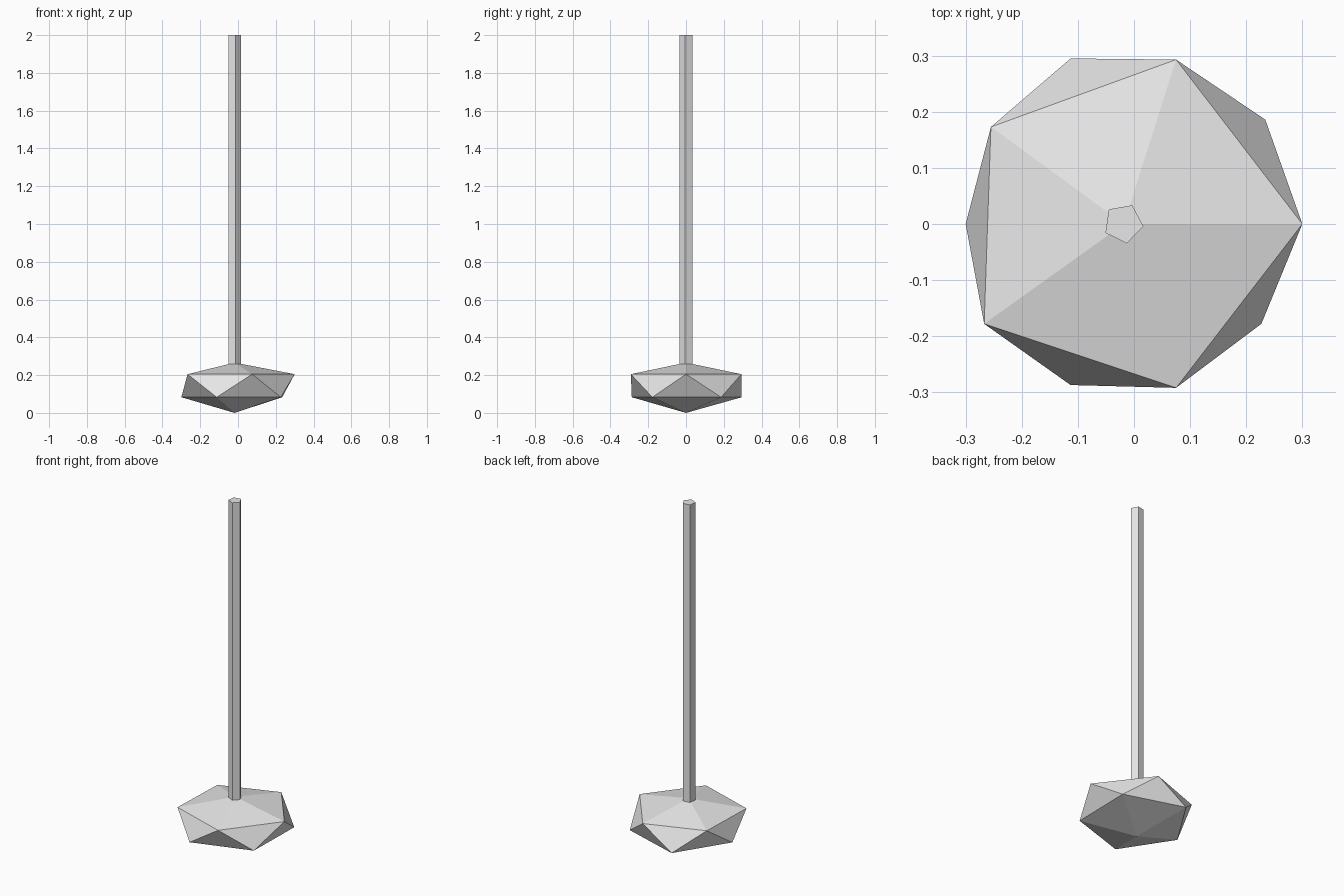
import bpy
import bmesh
from math import cos, sin, radians, tau

if "Cube" in bpy.data.objects:
    bpy.data.objects.remove(bpy.data.objects["Cube"], do_unlink=True)

grey = bpy.data.materials.new("light_grey")
grey.use_nodes = True
colour = (0.8, 0.8, 0.8, 1.0)
grey.diffuse_color = colour
grey.node_tree.nodes["Principled BSDF"].inputs["Base Color"].default_value = colour


def add_object(name, bm):
    bmesh.ops.recalc_face_normals(bm, faces=bm.faces)
    mesh = bpy.data.meshes.new(name)
    bm.to_mesh(mesh)
    bm.free()
    mesh.materials.append(grey)
    obj = bpy.data.objects.new(name, mesh)
    bpy.context.scene.collection.objects.link(obj)
    return obj


def ring(bm, points, z):
    return [bm.verts.new((x, y, z)) for x, y in points]


# Head: a squashed, slightly uneven twenty-sided stone
upper_outline = [(0.30, 0.0), (0.075, 0.293), (-0.255, 0.173),
                 (-0.267, -0.178), (0.075, -0.292)]
lower_outline = [(0.234, 0.186), (-0.113, 0.295), (-0.30, 0.0),
                 (-0.113, -0.287), (0.227, -0.178)]
bm = bmesh.new()
upper = ring(bm, upper_outline, 0.205)
lower = ring(bm, lower_outline, 0.083)
top = bm.verts.new((-0.018, 0.0, 0.266))
bottom = bm.verts.new((-0.018, 0.0, 0.0))
for i in range(5):
    j = (i + 1) % 5
    bm.faces.new((top, upper[i], upper[j]))
    bm.faces.new((upper[i], lower[i], upper[j]))
    bm.faces.new((upper[j], lower[i], lower[j]))
    bm.faces.new((bottom, lower[j], lower[i]))
add_object("head", bm)

# Handle: a long five-sided rod set into the head
bm = bmesh.new()
outline = []
for i in range(5):
    angle = radians(-8) + i * tau / 5
    outline.append((-0.019 + 0.036 * cos(angle), 0.001 + 0.036 * sin(angle)))
base = ring(bm, outline, 0.24)
tip = ring(bm, outline, 2.0)
bm.faces.new(base)
bm.faces.new(tip)
for i in range(5):
    j = (i + 1) % 5
    bm.faces.new((base[i], base[j], tip[j], tip[i]))
add_object("handle", bm)
